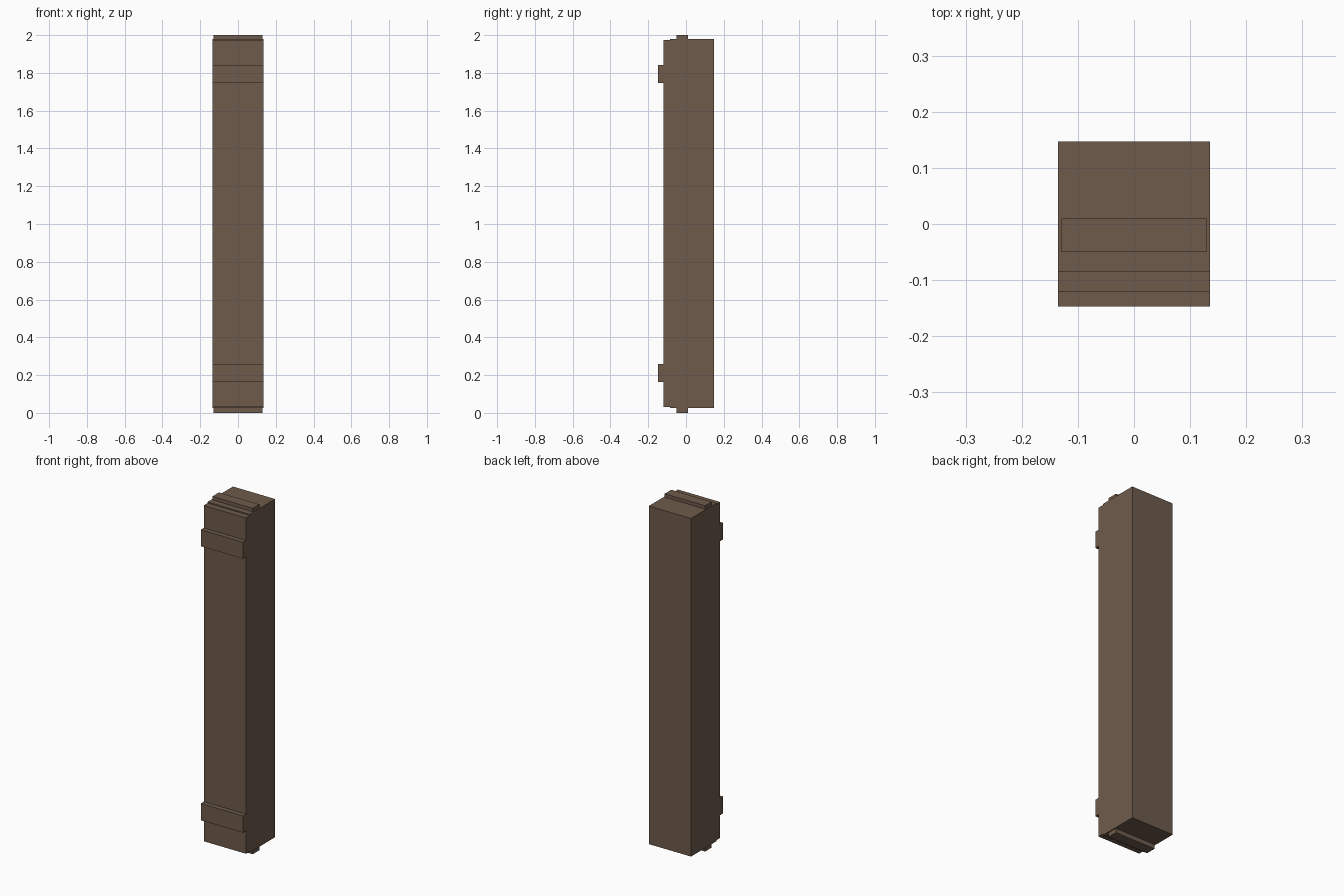
import bpy, bmesh
from mathutils import Vector

if "Cube" in bpy.data.objects:
    bpy.data.objects.remove(bpy.data.objects["Cube"])

wood = bpy.data.materials.new("brown wood")
wood.diffuse_color = (0.156, 0.105, 0.072, 1)
wood.use_nodes = True
wood.node_tree.nodes["Principled BSDF"].inputs["Base Color"].default_value = wood.diffuse_color


def box(name, x, y, z):
    """Box spanning -x..x, y[0]..y[1], z[0]..z[1]."""
    bm = bmesh.new()
    bmesh.ops.create_cube(bm, size=1)
    bmesh.ops.scale(bm, verts=bm.verts, vec=(2 * x, y[1] - y[0], z[1] - z[0]))
    bmesh.ops.translate(bm, verts=bm.verts,
                        vec=Vector((0, (y[0] + y[1]) / 2, (z[0] + z[1]) / 2)))
    mesh = bpy.data.meshes.new(name)
    bm.to_mesh(mesh)
    bm.free()
    mesh.materials.append(wood)
    obj = bpy.data.objects.new(name, mesh)
    bpy.context.collection.objects.link(obj)
    return obj


# Long crate body and the lid on its front
box("crate_body", 0.135, (-0.085, 0.147), (0.025, 1.98))
box("crate_lid", 0.135, (-0.12, -0.085), (0.031, 1.973))

# Cross battens on the lid
for name, z in (("lower_batten", (0.163, 0.26)), ("upper_batten", (1.747, 1.843))):
    box(name, 0.135, (-0.147, -0.12), z)

# Handle cleats on both ends
for name, z in (("bottom_handle", (0.0, 0.025)), ("top_handle", (1.98, 2.0))):
    box(name, 0.129, (-0.05, 0.01), z)
